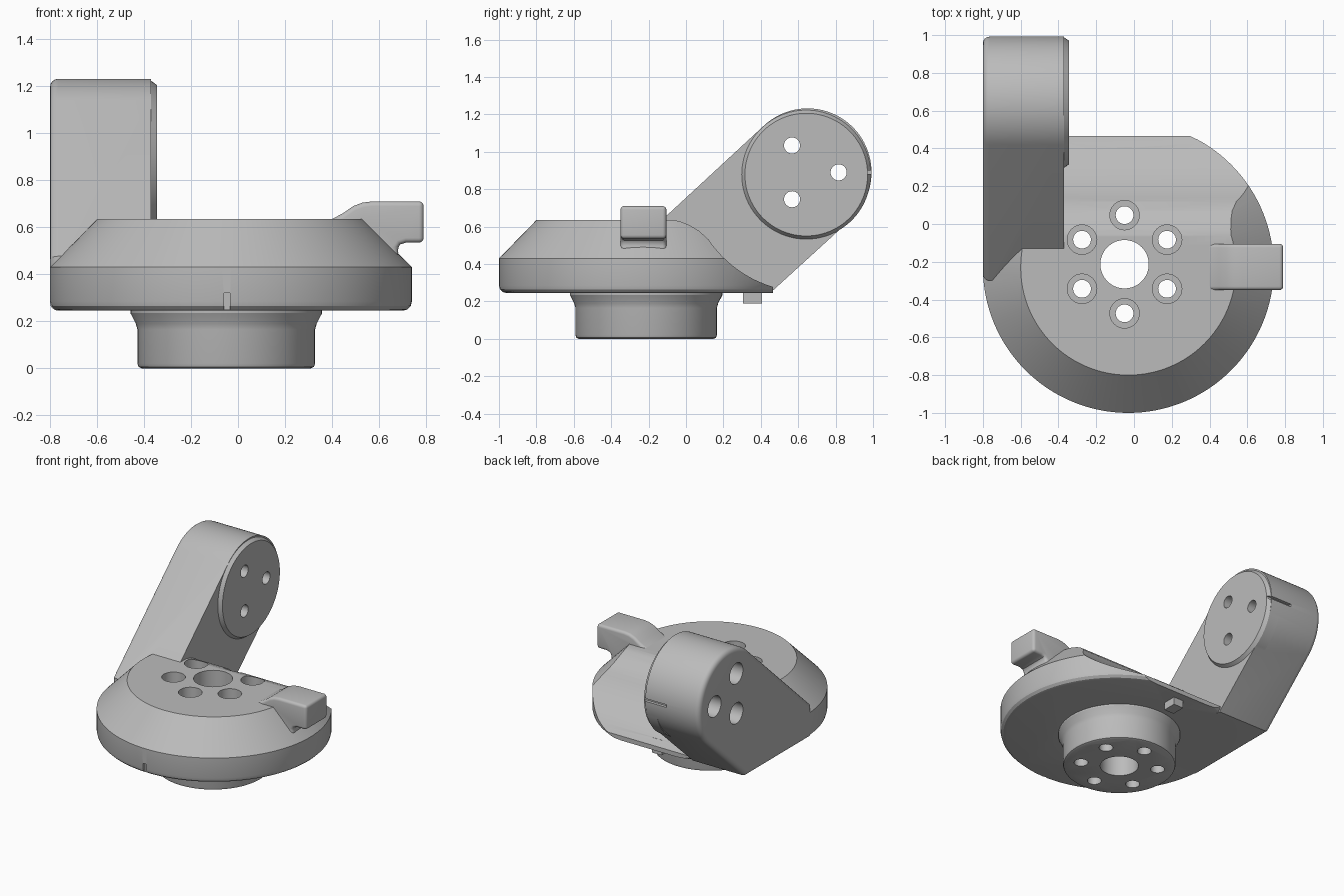
import bpy, bmesh
from math import radians, sin, cos, pi
from mathutils import Matrix, Vector

cube = bpy.data.objects.get("Cube")
if cube:
    bpy.data.objects.remove(cube, do_unlink=True)

grey = bpy.data.materials.new("plain grey")
grey.use_nodes = True
colour = (0.5, 0.5, 0.5, 1)
grey.diffuse_color = colour
grey.node_tree.nodes["Principled BSDF"].inputs["Base Color"].default_value = colour


def finish(name, bm):
    bmesh.ops.recalc_face_normals(bm, faces=bm.faces)
    mesh = bpy.data.meshes.new(name)
    bm.to_mesh(mesh)
    bm.free()
    mesh.materials.append(grey)
    ob = bpy.data.objects.new(name, mesh)
    bpy.context.collection.objects.link(ob)
    return ob


def lathe(name, profile, centre, along_x=False, sides=96):
    """Revolve (radius, height) points around z, or around x."""
    bm = bmesh.new()
    turn = Matrix.Rotation(pi / 2, 4, 'Y') if along_x else Matrix()
    rings = []
    for r, h in profile:
        rings.append([bm.verts.new(turn @ Vector((r * cos(2 * pi * i / sides), r * sin(2 * pi * i / sides), h))
                                   + Vector(centre)) for i in range(sides)])
    for a, b in zip(rings, rings[1:]):
        for i in range(sides):
            j = (i + 1) % sides
            bm.faces.new((a[i], a[j], b[j], b[i]))
    bm.faces.new(rings[0])
    bm.faces.new(rings[-1])
    return finish(name, bm)


def prism(name, outline, axis, lo, hi, round_low=0, round_all=0):
    """Extrude an outline along x (y, z points) or y (x, z points)."""
    bm = bmesh.new()
    place = (lambda p, t: (t, p[0], p[1])) if axis == 'x' else (lambda p, t: (p[0], t, p[1]))
    a = [bm.verts.new(place(p, lo)) for p in outline]
    b = [bm.verts.new(place(p, hi)) for p in outline]
    bm.faces.new(a)
    bm.faces.new(b)
    for i in range(len(a)):
        j = (i + 1) % len(a)
        bm.faces.new((a[i], a[j], b[j], b[i]))
    bmesh.ops.recalc_face_normals(bm, faces=bm.faces)
    if round_low:
        edges = [e for e in bm.edges if all(v in a for v in e.verts)]
        bmesh.ops.bevel(bm, geom=edges, offset=round_low, segments=4, profile=0.5, affect='EDGES')
    if round_all:
        edges = [e for e in bm.edges if e.calc_face_angle(0) > radians(50)]
        bmesh.ops.bevel(bm, geom=edges, offset=round_all, segments=4, profile=0.5, affect='EDGES')
    return finish(name, bm)


def box(name, lo, hi):
    return prism(name, [(lo[1], lo[2]), (hi[1], lo[2]), (hi[1], hi[2]), (lo[1], hi[2])], 'x', lo[0], hi[0])


def combine(target, other, operation):
    mod = target.modifiers.new(operation, 'BOOLEAN')
    mod.object, mod.operation, mod.solver = other, operation, 'EXACT'
    bpy.context.view_layer.objects.active = target
    bpy.ops.object.modifier_apply(modifier=mod.name)
    bpy.data.objects.remove(other, do_unlink=True)


# Round base with a bevelled top
disc_x, disc_y, hub_x, hub_y = -0.03, -0.23, -0.05, -0.213
body = lathe("bracket_body", [(0.73, 0.245), (0.75, 0.25), (0.765, 0.265), (0.77, 0.285),
                              (0.77, 0.43), (0.57, 0.635)], (disc_x, disc_y, 0), sides=128)

# Curved scoop around the joint, and the straight back edge
pivot_y, pivot_z, scoop_r = 0.65, 0.89, 0.64
scoop = [(-0.08, 0.64), (-0.03, 0.627), (0.02, 0.607), (0.07, 0.577)]
for i in range(13):
    a = radians(214 + i * 39.2 / 12)
    scoop.append((pivot_y + scoop_r * cos(a), pivot_z + scoop_r * sin(a)))
scoop += [(0.465, 0.27), (0.465, -0.1), (1.2, -0.1), (1.2, 1.4), (-0.08, 1.4)]
combine(body, prism("scoop_cutter", scoop, 'x', -0.375, 1.0), 'DIFFERENCE')

# Side arm with a round end
outline = [(-0.3, 0.245), (0.45, 0.245)]
for i in range(49):
    a = radians(-47.4 + i * 180 / 48)
    outline.append((pivot_y + 0.342 * cos(a), pivot_z + 0.342 * sin(a)))
outline.append((-0.3, 0.477))
combine(body, prism("side_arm", outline, 'x', -0.8, -0.37, round_low=0.035), 'UNION')

# Round joint face on the inner side of the arm
boss = lathe("joint_face", [(0.345, -0.45), (0.345, -0.37), (0.328, -0.345)],
             (0, 0.643, 0.878), along_x=True)
combine(body, boss, 'UNION')

# Hub below the base
hub = lathe("hub", [(0.36, 0), (0.373, 0.006), (0.378, 0.02), (0.378, 0.165), (0.385, 0.19),
                    (0.408, 0.235), (0.41, 0.3)], (hub_x, hub_y, 0))
combine(body, hub, 'UNION')

# Finger tab on the left
tab = [(0.4, 0.5), (0.38, 0.625), (0.41, 0.64), (0.45, 0.662), (0.49, 0.69), (0.53, 0.705), (0.57, 0.71),
       (0.79, 0.71), (0.79, 0.535), (0.715, 0.535), (0.69, 0.527), (0.677, 0.51), (0.685, 0.48), (0.66, 0.45)]
combine(body, prism("finger_tab", tab, 'y', -0.35, -0.105, round_all=0.02), 'UNION')

# Locating peg under the back edge
combine(body, box("locating_peg", (-0.09, 0.305, 0.19), (-0.01, 0.405, 0.3)), 'UNION')

# Centre bore and ring of stepped screw holes
combine(body, lathe("bore_cutter", [(0.128, -0.1), (0.128, 0.8)], (hub_x, hub_y, 0), sides=64), 'DIFFERENCE')
for i in range(6):
    a = radians(30 + 60 * i)
    spot = (hub_x + 0.26 * cos(a), hub_y + 0.26 * sin(a), 0)
    steps = [(0.047, -0.1), (0.047, 0.35), (0.078, 0.35), (0.078, 0.8)]
    combine(body, lathe("screw_cutter", steps, spot, sides=32), 'DIFFERENCE')

# Three stepped holes through the arm
for i in range(3):
    a = radians(120 * i)
    spot = (0, pivot_y + 0.166 * cos(a), pivot_z + 0.166 * sin(a))
    steps = [(0.075, -0.9), (0.075, -0.52), (0.043, -0.52), (0.043, -0.2)]
    combine(body, lathe("arm_hole_cutter", steps, spot, along_x=True, sides=32), 'DIFFERENCE')

# Index marks on the base and on the arm end
combine(body, box("front_mark_cutter", (-0.06, -1.1, 0.2), (-0.035, -0.975, 0.32)), 'DIFFERENCE')
combine(body, box("arm_mark_cutter", (-0.54, 0.97, 0.88), (-0.3, 1.1, 0.9)), 'DIFFERENCE')

# Smooth shading with crisp edges
bpy.ops.object.select_all(action='DESELECT')
body.select_set(True)
bpy.context.view_layer.objects.active = body
bpy.ops.object.shade_smooth_by_angle(angle=radians(25))
